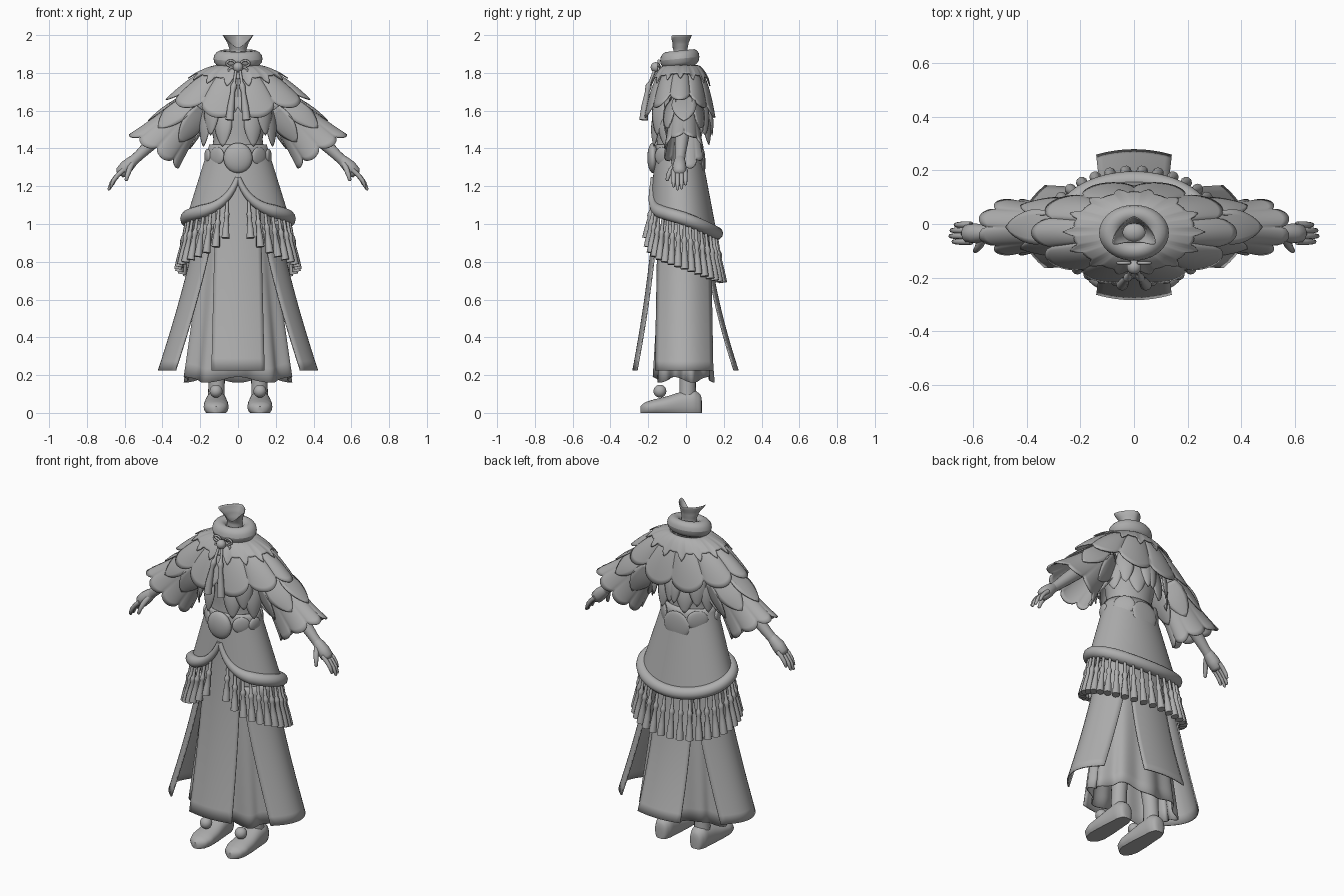
import bpy, bmesh, math
from math import sin, cos, pi, exp
from mathutils import Vector as V

if "Cube" in bpy.data.objects:
    bpy.data.objects.remove(bpy.data.objects["Cube"])

cloth = bpy.data.materials.new("plain grey")
cloth.diffuse_color = (0.42, 0.42, 0.42, 1)
cloth.use_nodes = True
cloth.node_tree.nodes["Principled BSDF"].inputs["Base Color"].default_value = cloth.diffuse_color


# ---------- helpers ----------
def grid(bm, f, nu, nv, closed=True, caps=False):
    """Surface f(u, v); u runs around, v along, both 0..1."""
    n = nu if closed else nu + 1
    rows = [[bm.verts.new(f(i / nu, j / nv)) for i in range(n)] for j in range(nv + 1)]
    for a, b in zip(rows, rows[1:]):
        for i in range(nu):
            k = (i + 1) % n
            bm.faces.new((a[i], a[k], b[k], b[i]))
    if caps:
        bm.faces.new(rows[0][::-1])
        bm.faces.new(rows[-1])


def tube(bm, pts, radii, n=10):
    """Round tube through points with a radius at each."""
    pts = [V(p) for p in pts]
    last = len(pts) - 1

    def f(u, v):
        i = round(v * last)
        d = pts[min(i + 1, last)] - pts[max(i - 1, 0)]
        q = d.to_track_quat('Z', 'Y')
        return pts[i] + q @ V((cos(2 * pi * u), sin(2 * pi * u), 0)) * radii[i]
    grid(bm, f, n, last, True, True)


def ball(bm, c, r, turn=0):
    """Ellipsoid with radii r, turned about z."""
    def f(u, v):
        a, b = 2 * pi * u, pi * (0.02 + 0.96 * v)
        x, y, z = r[0] * sin(b) * cos(a), r[1] * sin(b) * sin(a), r[2] * cos(b)
        return V(c) + V((x * cos(turn) - y * sin(turn), x * sin(turn) + y * cos(turn), z))
    grid(bm, f, 20, 12, True, True)


def feather(bm, base, tip, w, out, dome=.02):
    """Pointed, slightly domed leaf."""
    base, tip, out = V(base), V(tip), V(out).normalized()
    side = (tip - base).cross(out).normalized()

    def f(u, v):
        s = 2 * u - 1
        wid = w * max(sin(pi * (0.2 + 0.8 * v)), 0.001) ** 0.75
        return base.lerp(tip, v) + side * s * wid + out * dome * (1 - s * s) * sin(pi * v)
    grid(bm, f, 6, 10, False)


def finish(bm, name, thick=0, mirror=False, angle=45):
    bmesh.ops.recalc_face_normals(bm, faces=bm.faces)
    me = bpy.data.meshes.new(name)
    bm.to_mesh(me)
    bm.free()
    me.materials.append(cloth)
    ob = bpy.data.objects.new(name, me)
    bpy.context.collection.objects.link(ob)
    bpy.ops.object.select_all(action='DESELECT')
    ob.select_set(True)
    bpy.context.view_layer.objects.active = ob
    bpy.ops.object.shade_smooth_by_angle(angle=math.radians(angle))
    if thick:
        m = ob.modifiers.new("thickness", 'SOLIDIFY')
        m.thickness, m.offset = thick, 0
    if mirror:
        ob.modifiers.new("mirror", 'MIRROR').use_mirror_merge = False


def surface(name, f, nu, nv, closed=True, caps=False, thick=0, mirror=False):
    bm = bmesh.new()
    grid(bm, f, nu, nv, closed, caps)
    finish(bm, name, thick, mirror)


def interp(table, t):
    """Linear lookup in rows (key, values...)."""
    for p, q in zip(table, table[1:]):
        if t <= q[0]:
            k = (t - p[0]) / (q[0] - p[0])
            return [a + (b - a) * k for a, b in zip(p[1:], q[1:])]
    return table[-1][1:]


# ---------- neck (cut low at the throat), collar, torso ----------
def neck(u, v):
    a = 2 * pi * u
    w = v * (1 - .45 * max(0, cos(a)) ** 1.5)
    r, cy, z = interp([(0, .03, -.03, 1.86), (.15, .045, -.03, 1.87), (.45, .042, -.03, 1.92),
                       (.75, .055, -.032, 1.96), (1, .08, -.036, 2)], w)
    return (r * sin(a), cy - r * .82 * cos(a) - .035 * w ** 4 * abs(sin(a)), z)
surface("neck", neck, 32, 16, thick=.003)
bm = bmesh.new()
ball(bm, (0, -.03, 1.87), (.045, .038, .03))
finish(bm, "neck_core")


def collar(u, v):
    a, b = 2 * pi * u, 2 * pi * v
    r = .086 + .044 * cos(b)
    y = -.033 - r * .8 * cos(a)
    return (r * sin(a), y, 1.875 + .044 * sin(b) + .1 * (y + .033))
surface("collar", collar, 36, 14)


def torso(u, v):
    a = 2 * pi * u
    rx, yf, yb, z = interp([(0, .15, -.16, .07, 1.3), (.3, .13, -.155, .07, 1.45), (.6, .16, -.16, .09, 1.6),
                            (.85, .17, -.13, .08, 1.72), (1, .07, -.08, .03, 1.82)], v)
    return (rx * sin(a), (yf + yb) / 2 - (yb - yf) / 2 * cos(a), z)
surface("bodice", torso, 32, 20)


# ---------- shoulder cape with scalloped hem ----------
def cape(a, t, grow=0):
    e = t ** .75
    yf, yb = -.1 - .11 * e, .05 + .095 * e
    rx = .10 + .262 * t + grow
    ry = (yb - yf) / 2 + grow
    drop = .175 + .1 * cos(a) ** 2
    return V((rx * sin(a), (yf + yb) / 2 - ry * cos(a), 1.833 - drop * t ** 1.4 + grow * .7))


def lower_cape(u, v):
    a = 2 * pi * u
    s = abs(sin(5 * a)) ** .6
    return cape(a, v * (.84 + .19 * s), .018 * s * v * (1.6 - v))
surface("cape", lower_cape, 160, 14, thick=.008)


def trim(u, v):
    a = 2 * pi * u
    k = (u * 14) % 1
    spike = max(0, 1 - abs(k - .5) * 4.2) ** .7
    return cape(a, v * (.36 + .19 * spike + .05 * abs(cos(pi * k))), .008 + .012 * v)
surface("cape_trim", trim, 308, 10, thick=.006)

# layered feathers below the cape
bm = bmesh.new()
for deg, zt, w, off in ((22, 1.41, .05, 0), (40, 1.47, .05, .01), (58, 1.41, .05, 0), (120, 1.43, .05, 0),
                        (140, 1.47, .05, .008), (160, 1.42, .055, 0), (176, 1.47, .04, .008)):
    a = math.radians(deg)
    d = V((sin(a), -cos(a), 0))
    base = V((.2 * d.x, -.03 + .135 * d.y, zt + .2)) + d * off
    feather(bm, base, V((.215 * d.x, -.025 + .155 * d.y, zt)) + d * off, w, d, .015)
finish(bm, "body_feathers", .006, True)


# ---------- sleeves ----------
def sleeve(a, v, grow=0):
    c = V((.2, -.01, 1.655)).lerp(V((.445, -.012, 1.385)), v)
    rp, ry = .07 + .08 * v + grow, .075 + .02 * v * v + grow
    return c + V((.83, 0, .56)) * rp * cos(a) + V((0, 1, 0)) * ry * sin(a)


def sleeve_surf(u, v):
    a = 2 * pi * u
    s = abs(sin(4 * a)) ** .6
    return sleeve(a, v * (.93 + .09 * s), .01 * s * v ** 3)
surface("sleeve", sleeve_surf, 96, 14, thick=.008, mirror=True)

bm = bmesh.new()
for i in range(6):
    a = 2 * pi * i / 6
    feather(bm, sleeve(a, .1, .01), sleeve(a, .68, .008), .065,
            V((.83 * cos(a), sin(a), .56 * cos(a))), .01)
finish(bm, "sleeve_feathers", .006, True)

# ---------- arms and hands ----------
bm = bmesh.new()
tube(bm, [(.24, -.01, 1.64), (.36, -.015, 1.52), (.46, -.025, 1.425), (.52, -.03, 1.367), (.555, -.033, 1.335)],
     [.045, .042, .035, .028, .027], 14)
tube(bm, [(.54, -.033, 1.35), (.562, -.033, 1.33), (.59, -.035, 1.303), (.617, -.035, 1.273), (.627, -.035, 1.26)],
     [.024, .031, .037, .035, .022], 14)
for i, ln in enumerate((.85, 1, .95, .75)):
    y = -.066 + .021 * i
    p = V((.607, y, 1.285))
    tube(bm, [p, p + V((.036, 0, -.032)) * ln, p + V((.062, 0, -.066)) * ln, p + V((.077, 0, -.102)) * ln,
              p + V((.078, 0, -.107)) * ln], [.0125, .012, .011, .008, .003], 8)
tube(bm, [(.56, -.05, 1.32), (.575, -.078, 1.288), (.585, -.093, 1.26), (.592, -.1, 1.232), (.593, -.1, 1.227)],
     [.016, .015, .012, .009, .003], 8)
finish(bm, "arm_and_hand", 0, True, 60)


# ---------- overskirt with padded hem and tassels ----------
def skirt(a, z, grow=0):
    d = 1.42 - z
    yf, yb = -.155 - .09 * d, .07 + .19 * d
    return V(((.148 + .31 * d + grow) * sin(a), (yf + yb) / 2 - ((yb - yf) / 2 + grow) * cos(a), z))


def hem(a):
    a = min(a, 2 * pi - a)
    return 1.0 + .05 * cos(a) + .03 * sin(a) ** 2 + .2 * exp(-a / .33)


def overskirt(u, v):
    a = 2 * pi * u
    return skirt(a, 1.42 + (hem(a) - 1.42) * v)
surface("overskirt", overskirt, 96, 14, thick=.008)

bm = bmesh.new()
angles = [.01 + (2 * pi - .02) * i / 96 for i in range(97)]
tube(bm, [skirt(a, hem(a), .002) for a in angles],
     [.014 + .021 * min(1, min(a, 2 * pi - a) / .8) for a in angles], 12)
finish(bm, "padded_hem", 0, False, 60)

bm = bmesh.new()
for i in range(17):
    a = .24 + (pi - .33) * i / 16
    top = skirt(a, hem(a) - .02)
    ln = .19 + .03 * sin(a) + .05 * a / pi
    out = V((sin(a) * .042, -cos(a) * .034, 0))
    tube(bm, [top + out * k - V((0, 0, ln * k)) for k in (0, .3, .36, .42, .48, .75, 1)],
         [.008, .009, .015, .015, .011, .018, .022], 10)
finish(bm, "skirt_tassels", 0, True)

# ---------- belt discs ----------
bm = bmesh.new()
ball(bm, (0, -.175, 1.35), (.077, .03, .08))
ball(bm, skirt(pi, 1.32), (.085, .014, .08))
for deg, r, z in ((42, .05, 1.36), (75, .04, 1.36), (138, .06, 1.36)):
    for s in (1, -1):
        a = math.radians(deg) * s
        ball(bm, skirt(a, z), (r, .014, r * .95), a)
finish(bm, "belt_discs", 0, False, 60)


# ---------- long skirt panels ----------
def pleats(u, v):
    a = 2 * pi * u
    w = 1 + .06 * v * cos(10 * a)
    rx, ry = .15 + .13 * v, .09 + .062 * v
    return (rx * w * sin(a), -.025 + .013 * v - ry * w * cos(a), 1.2 + v * (-1.025 + .015 * cos(5 * a)))
surface("pleated_skirt", pleats, 140, 14, thick=.006)

for name, s, top, z0, flare in (("front_panel", -1, -.16, 1.24, .12), ("back_panel", 1, .115, 1.0, .16)):
    def panel(u, v, s=s, top=top, z0=z0, flare=flare):
        x = 2 * u - 1
        y = top + s * flare * v ** 1.6 - s * .02 * x * x
        return (x * (.115 + .025 * v), y, z0 - (z0 - .225) * v)
    surface(name, panel, 12, 16, False, thick=.008)


def side_panel(u, v):
    s = 2 * u - 1
    x = .218 + .202 * v ** 1.25 - .09 * s * s
    return (x, -.01 + s * (.138 + .014 * v), 1.0 - .775 * v)
surface("side_panel", side_panel, 14, 16, False, thick=.008, mirror=True)

# ---------- legs and shoes ----------
bm = bmesh.new()
tube(bm, [(.1, -.01, .75), (.105, 0, .4), (.112, .008, .2), (.115, .01, .08)], [.07, .06, .043, .045], 18)
finish(bm, "leg", 0, True)


def shoe(u, v):
    a = 2 * pi * u
    y, w, h = interp([(0, .084, .012, .06), (.06, .08, .035, .095), (.2, .045, .052, .122), (.4, -.03, .058, .11),
                      (.6, -.1, .065, .088), (.8, -.175, .066, .07), (.93, -.22, .05, .055), (1, -.242, .014, .035)], v)
    k = sin(a)
    z = h * (.45 + .55 * k ** .85) if k > 0 else h * .45 * (1 - min(1, -k * 1.7))
    return (.116 + w * cos(a), y, z)
surface("shoe", shoe, 28, 24, caps=True, mirror=True)

bm = bmesh.new()
ball(bm, (.116, -.138, .115), (.034, .034, .034))
finish(bm, "shoe_pompom", 0, True, 60)

# ---------- throat ornament ----------
bm = bmesh.new()
ball(bm, (0, -.16, 1.83), (.027, .027, .027))
finish(bm, "throat_bead", 0, False, 60)
bm = bmesh.new()
for cx, cz, r in ((.038, 1.85, .022), (.032, 1.815, .017)):
    tube(bm, [(cx + r * cos(k * pi / 8), -.145, cz + r * .7 * sin(k * pi / 8)) for k in range(17)], [.006] * 17, 8)
tube(bm, [(.01, -.165, 1.82), (.02, -.19, 1.75), (.022, -.197, 1.735), (.024, -.2, 1.72), (.028, -.205, 1.7),
          (.038, -.218, 1.62), (.044, -.225, 1.55)], [.007, .008, .016, .016, .012, .019, .023], 12)
finish(bm, "throat_bow_and_tassel", 0, True, 60)
